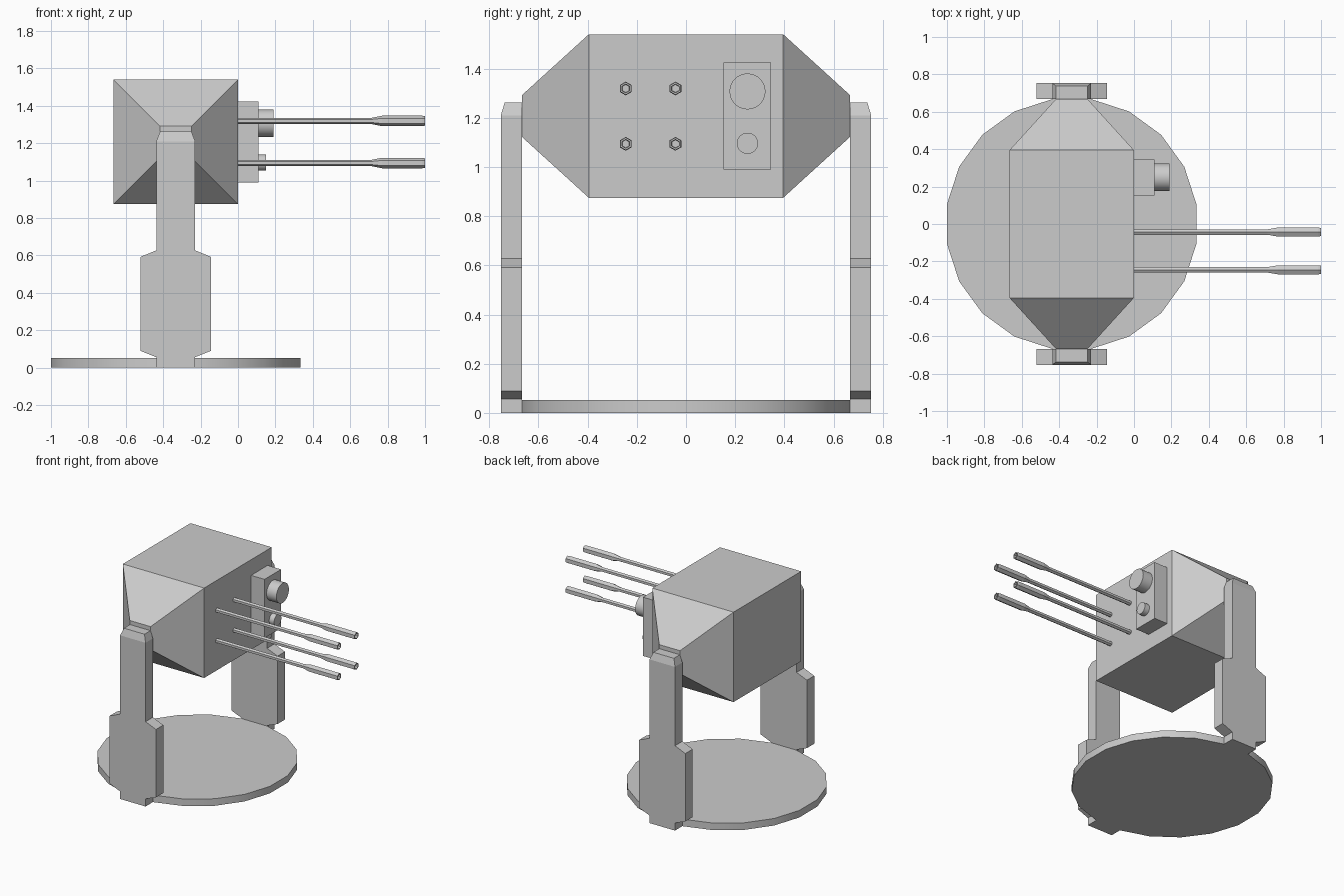
import bpy, bmesh
from math import pi, cos, sin, radians

if "Cube" in bpy.data.objects:
    bpy.data.objects.remove(bpy.data.objects["Cube"])

CX = -0.333  # turret axis


def make(name, verts, faces, smooth=False):
    mesh = bpy.data.meshes.new(name)
    mesh.from_pydata(verts, [], faces)
    bm = bmesh.new()
    bm.from_mesh(mesh)
    bmesh.ops.recalc_face_normals(bm, faces=bm.faces)
    bm.to_mesh(mesh)
    bm.free()
    ob = bpy.data.objects.new(name, mesh)
    bpy.context.collection.objects.link(ob)
    if smooth:
        bpy.ops.object.select_all(action='DESELECT')
        ob.select_set(True)
        bpy.context.view_layer.objects.active = ob
        bpy.ops.object.shade_smooth_by_angle(angle=radians(30))
    return ob


def loft(name, rings, smooth=False):
    """Skin equal-length rings of points and cap both ends."""
    n = len(rings[0])
    verts = [p for r in rings for p in r]
    faces = [(k * n + i, k * n + (i + 1) % n, (k + 1) * n + (i + 1) % n, (k + 1) * n + i)
             for k in range(len(rings) - 1) for i in range(n)]
    last = (len(rings) - 1) * n
    faces += [tuple(range(n)), tuple(range(last, last + n))]
    return make(name, verts, faces, smooth)


def turned_x(name, profile, y, z, sides, smooth=False):
    """Turn (x, radius) pairs around an axis along x."""
    ang = [2 * pi * i / sides for i in range(sides)]
    return loft(name, [[(x, y + r * sin(a), z + r * cos(a)) for a in ang]
                       for x, r in profile], smooth)


def rect_y(y, h, z):
    """Square ring across the y axis."""
    return [(CX + sx * h, y, z + sz * h) for sx, sz in ((-1, -1), (1, -1), (1, 1), (-1, 1))]


def rect_z(z, hx, y0, y1):
    return [(CX - hx, y0, z), (CX + hx, y0, z), (CX + hx, y1, z), (CX - hx, y1, z)]


# Base plate, 20 sides with flats towards the arms
R = 0.667 / cos(pi / 20)
loft("base_plate", [[(CX + R * cos(a), R * sin(a), z)
                     for a in (pi / 20 + pi / 10 * i for i in range(20))]
                    for z in (0, 0.052)], True)

# Gun housing with tapered ends
loft("housing", [rect_y(y, h, 1.207) for y, h in
                 ((-0.667, 0.085), (-0.395, 0.3325), (0.395, 0.3325), (0.667, 0.085))])

# Support arms: (z, half width, outer y)
arm = [(0, 0.104, 0.753), (0.056, 0.104, 0.753), (0.09, 0.189, 0.753), (0.592, 0.189, 0.753),
       (0.627, 0.104, 0.753), (1.21, 0.104, 0.753), (1.262, 0.084, 0.737)]
for side, label in ((-1, "front"), (1, "back")):
    loft(label + "_arm", [rect_z(z, hx, side * 0.667, side * yo) for z, hx, yo in arm])

# Four hexagonal barrels with a hollow muzzle
barrel = [(-0.01, 0.017), (0.715, 0.017), (0.77, 0.028), (0.985, 0.028),
          (1.0, 0.025), (1.0, 0.018), (0.97, 0.016)]
for row, z in (("upper", 1.319), ("lower", 1.094)):
    for col, y in (("left", -0.245), ("right", -0.043)):
        turned_x(f"{row}_{col}_barrel", barrel, y, z, 6)

# Sensor box with two lenses
loft("sensor_box", [[(x, 0.153, 0.99), (x, 0.346, 0.99), (x, 0.346, 1.424), (x, 0.153, 1.424)]
                    for x in (0, 0.11)])
turned_x("large_lens", [(0.11, 0.073), (0.19, 0.073)], 0.25, 1.307, 32, True)
turned_x("small_lens", [(0.11, 0.043), (0.15, 0.043)], 0.25, 1.096, 32, True)
